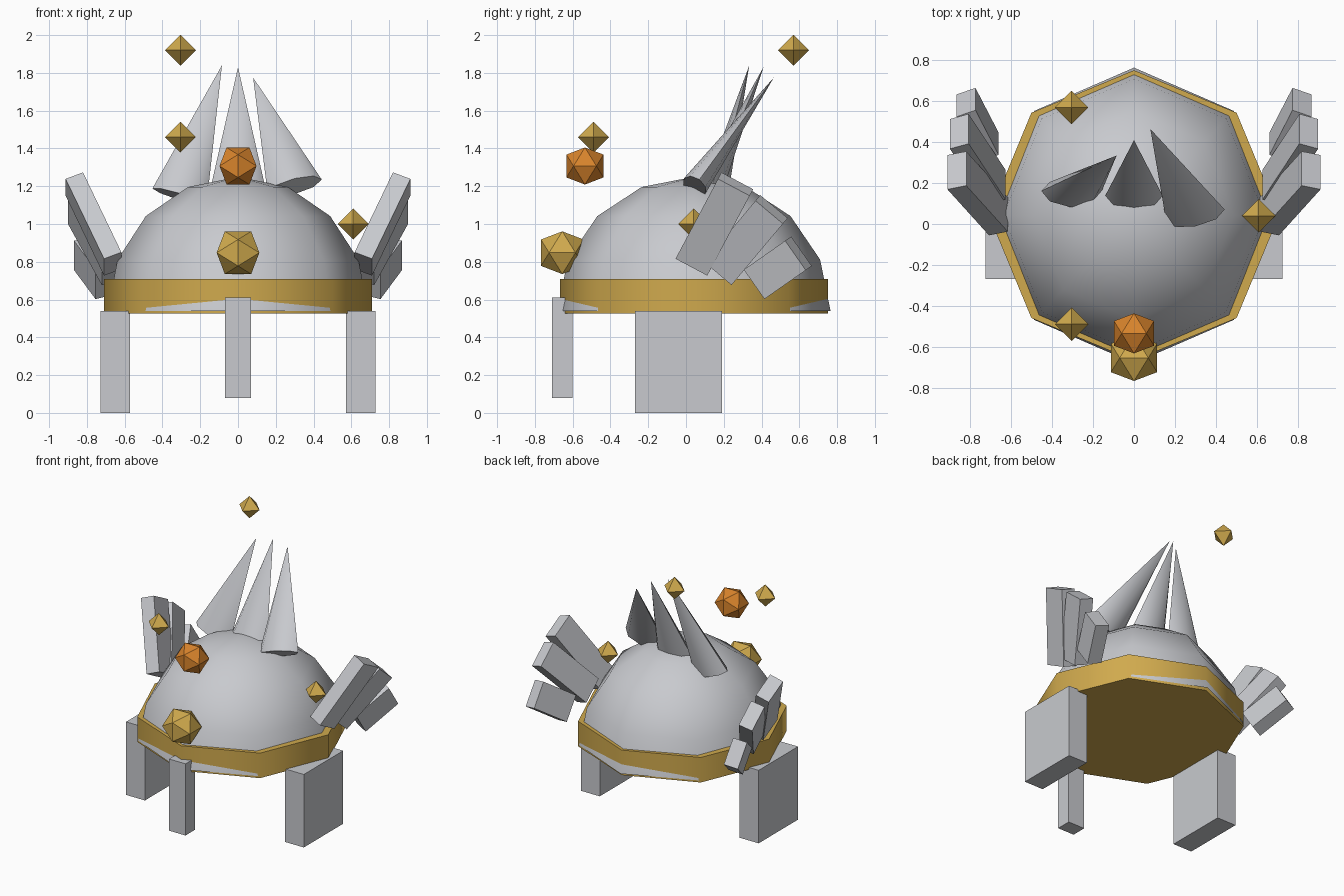
import bpy, bmesh, math
from mathutils import Matrix, Vector

if "Cube" in bpy.data.objects:
    bpy.data.objects.remove(bpy.data.objects["Cube"])


def material(name, rgb):
    m = bpy.data.materials.new(name)
    m.diffuse_color = (*rgb, 1)
    m.use_nodes = True
    m.node_tree.nodes["Principled BSDF"].inputs["Base Color"].default_value = m.diffuse_color
    return m


SILVER = material("silver", (0.58, 0.59, 0.62))
GOLD = material("gold", (0.63, 0.40, 0.075))
ORANGE = material("orange", (0.69, 0.23, 0.025))


def add(name, bm, mat, matrix=Matrix(), smooth=None):
    bmesh.ops.transform(bm, matrix=matrix, verts=bm.verts)
    bmesh.ops.recalc_face_normals(bm, faces=bm.faces)
    me = bpy.data.meshes.new(name)
    bm.to_mesh(me)
    bm.free()
    me.materials.append(mat)
    ob = bpy.data.objects.new(name, me)
    bpy.context.collection.objects.link(ob)
    if smooth:
        bpy.ops.object.select_all(action='DESELECT')
        ob.select_set(True)
        bpy.context.view_layer.objects.active = ob
        bpy.ops.object.shade_smooth_by_angle(angle=math.radians(smooth))
    return ob


def box(name, center, size, rot=Matrix()):
    bm = bmesh.new()
    bmesh.ops.create_cube(bm, size=1)
    add(name, bm, SILVER, Matrix.Translation(center) @ rot @ Matrix.Diagonal((*size, 1)))


def spike(name, base, apex, rx=0.15, ry=0.07):
    # flattened eight-sided cone from base centre to apex
    base, apex = Vector(base), Vector(apex)
    z = (apex - base).normalized()
    y = z.cross(Vector((1, 0, 0))).normalized()
    x = y.cross(z)
    rot = Matrix((x, y, z)).transposed().to_4x4()
    length = (apex - base).length
    bm = bmesh.new()
    bmesh.ops.create_cone(bm, cap_ends=True, segments=8, radius1=1, radius2=0, depth=1)
    add(name, bm, SILVER, Matrix.Translation((base + apex) / 2) @ rot
        @ Matrix.Diagonal((rx, ry, length, 1)), 80)


def gem(name, center, points, scale, mat):
    bm = bmesh.new()
    for p in points:
        bm.verts.new(p)
    bmesh.ops.convex_hull(bm, input=bm.verts)
    add(name, bm, mat, Matrix.Translation(center) @ Matrix.Scale(scale, 4))


# Helmet dome: upper half of an eight-sided ellipsoid
bm = bmesh.new()
bmesh.ops.create_uvsphere(bm, u_segments=8, v_segments=8, radius=1)
bmesh.ops.delete(bm, geom=[v for v in bm.verts if v.co.z < -0.01], context='VERTS')
add("dome", bm, SILVER, Matrix.Translation((0, 0.042, 0.54))
    @ Matrix.Diagonal((0.69, 0.723, 0.71, 1)), 80)

# Brow band
bm = bmesh.new()
bmesh.ops.create_cone(bm, cap_ends=True, segments=8, radius1=0.71, radius2=0.71, depth=0.185)
add("brow_band", bm, GOLD, Matrix.Translation((0, 0.042, 0.6175)), 60)

# Cheek guards and nose guard
for side, s in (("left", -1), ("right", 1)):
    box(side + "_cheek_guard", (s * 0.65, -0.04, 0.27), (0.155, 0.46, 0.54))
box("nose_guard", (0, -0.655, 0.345), (0.135, 0.11, 0.53))

# Wings: three fanned plates a side (y, z, length, fan angle)
plates = [(0.15, 1.0, 0.52, 28), (0.317, 0.915, 0.46, 40), (0.486, 0.768, 0.29, 55)]
for side, s in (("left", -1), ("right", 1)):
    for i, (y, z, length, fan) in enumerate(plates):
        rot = Matrix.Rotation(math.radians(-fan), 4, 'X') @ Matrix.Rotation(s * math.radians(23), 4, 'Y')
        box(f"{side}_wing_plate_{i + 1}", (s * 0.765, y, z), (0.1, 0.19, length), rot)

# Crest spikes
spike("left_crest_spike", (-0.31, 0.15, 1.145), (-0.085, 0.335, 1.84))
spike("middle_crest_spike", (0, 0.12, 1.17), (0, 0.41, 1.83))
spike("right_crest_spike", (0.30, 0.045, 1.20), (0.08, 0.465, 1.775))

# Floating octahedral gems
octa = [Vector([s if k == a else 0 for k in range(3)]) for a in range(3) for s in (-1, 1)]
for i, c in enumerate([(-0.305, 0.57, 1.92), (-0.305, -0.49, 1.46), (0.61, 0.04, 1.0)]):
    gem(f"small_gem_{i + 1}", c, octa, 0.082, GOLD)

# Icosahedral gems
p = 1 / ((1 + 5 ** 0.5) / 2)
ico = []
for a in (-1, 1):
    for b in (-p, p):
        ico += [(b, 0, a), (0, a, b), (a, b, 0)]
gem("brow_gem", (0, -0.655, 0.848), ico, 0.113, GOLD)
gem("orange_gem", (0, -0.535, 1.307), ico, 0.098, ORANGE)
